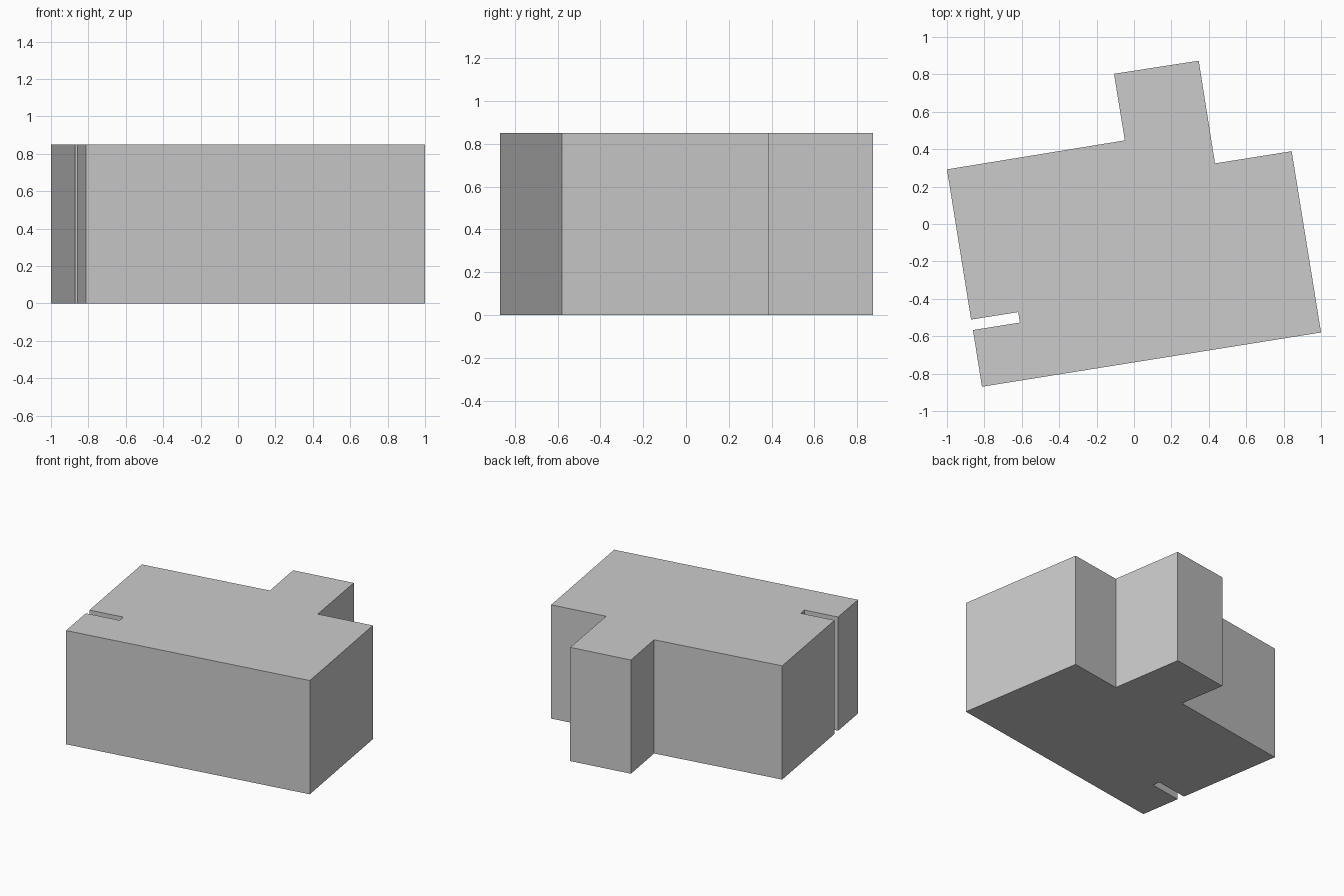
import bpy, bmesh

if "Cube" in bpy.data.objects:
    bpy.data.objects.remove(bpy.data.objects["Cube"])

HEIGHT = 0.85

# Footprint, counter-clockwise: main block, rear wing, narrow slot on the left
outline = [
    (-0.813, -0.87), (1.0, -0.58), (0.843, 0.389), (0.433, 0.324),
    (0.346, 0.873), (-0.107, 0.803), (-0.049, 0.447), (-1.0, 0.292),
    (-0.871, -0.511), (-0.619, -0.471), (-0.61, -0.527), (-0.861, -0.567),
]

# Extrude the footprint straight up into a closed building block
bm = bmesh.new()
base = bm.faces.new([bm.verts.new((x, y, 0)) for x, y in outline])
result = bmesh.ops.extrude_face_region(bm, geom=[base], use_keep_orig=True)
top_verts = [g for g in result["geom"] if isinstance(g, bmesh.types.BMVert)]
bmesh.ops.translate(bm, verts=top_verts, vec=(0, 0, HEIGHT))
bmesh.ops.recalc_face_normals(bm, faces=bm.faces[:])

mesh = bpy.data.meshes.new("building_block")
bm.to_mesh(mesh)
bm.free()
bpy.context.collection.objects.link(bpy.data.objects.new("building_block", mesh))
